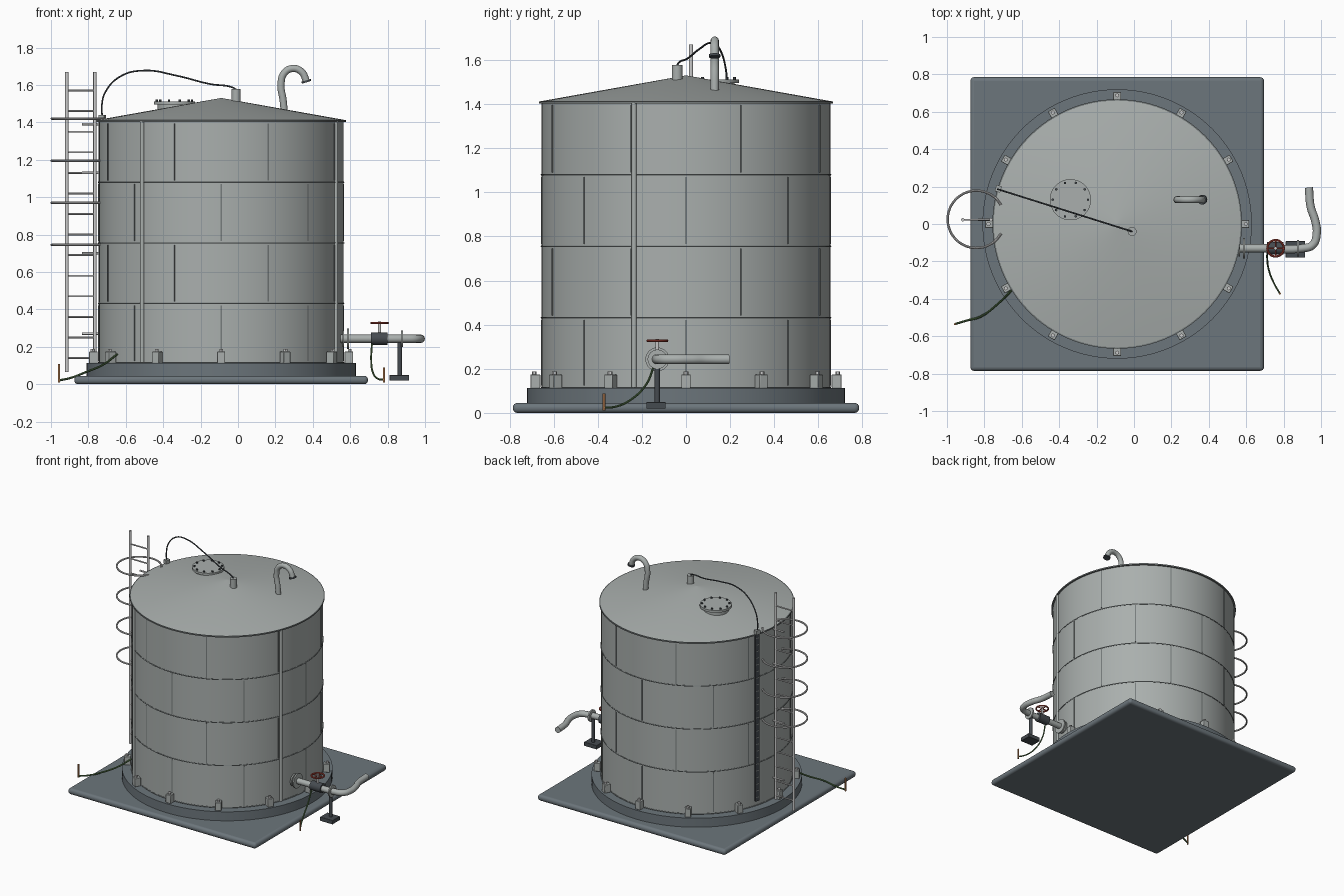
import bpy, math
from math import cos, sin, radians, pi
from mathutils import Vector

if "Cube" in bpy.data.objects:
    bpy.data.objects.remove(bpy.data.objects["Cube"])

CX, R = -0.09, 0.655          # tank axis and shell radius


def mat(name, c):
    m = bpy.data.materials.new(name)
    m.diffuse_color = (*c, 1)
    m.use_nodes = True
    m.node_tree.nodes["Principled BSDF"].inputs["Base Color"].default_value = m.diffuse_color
    return m


CONCRETE = mat("concrete", (0.15, 0.18, 0.20))
STEEL = mat("tank_steel", (0.40, 0.43, 0.42))
SEAM = mat("seam", (0.18, 0.20, 0.20))
DARK = mat("dark_iron", (0.06, 0.07, 0.08))
RED = mat("red_paint", (0.42, 0.06, 0.04))
COPPER = mat("copper", (0.45, 0.20, 0.08))
GREEN = mat("green_wire", (0.08, 0.16, 0.06))


def finish(name, m, smooth=True):
    o = bpy.context.object
    o.name = name
    if m:
        o.data.materials.append(m)
    if smooth:
        bpy.ops.object.shade_smooth_by_angle(angle=radians(35))
    return o


def rod(name, a, b, r, m=None, r2=None, n=20):
    a, b = Vector(a), Vector(b)
    d = b - a
    bpy.ops.mesh.primitive_cone_add(vertices=n, radius1=r, radius2=r if r2 is None else r2,
                                    depth=d.length, location=(a + b) / 2,
                                    rotation=d.to_track_quat('Z', 'Y').to_euler())
    return finish(name, m)


def box(name, loc, size, m=None, rz=0, bevel=0, segs=2):
    bpy.ops.mesh.primitive_cube_add(size=1, location=loc, rotation=(0, 0, rz))
    o = bpy.context.object
    o.scale = size
    bpy.ops.object.transform_apply(location=False, rotation=False, scale=True)
    if bevel:
        b = o.modifiers.new("bevel", 'BEVEL')
        b.width, b.segments = bevel, segs
    return finish(name, m, bool(bevel))


def tube(name, pts, r, m=None, res=4):
    c = bpy.data.curves.new(name, 'CURVE')
    c.dimensions, c.bevel_depth, c.bevel_resolution = '3D', r, res
    c.use_fill_caps, c.resolution_u = True, 8
    s = c.splines.new('BEZIER')
    s.bezier_points.add(len(pts) - 1)
    for p, co in zip(s.bezier_points, pts):
        p.co = co
        p.handle_left_type = p.handle_right_type = 'AUTO'
    o = bpy.data.objects.new(name, c)
    bpy.context.collection.objects.link(o)
    bpy.ops.object.select_all(action='DESELECT')
    o.select_set(True)
    bpy.context.view_layer.objects.active = o
    bpy.ops.object.convert(target='MESH')
    return finish(name, m)


def ring(name, loc, r, t, m=None, n=96, k=8):
    bpy.ops.mesh.primitive_torus_add(location=loc, major_radius=r, minor_radius=t,
                                     major_segments=n, minor_segments=k)
    return finish(name, m)


def polar(deg, r, z):
    return (CX + r * cos(radians(deg)), r * sin(radians(deg)), z)


# foundation slab and round plinth
box("slab", (CX, 0, 0.0225), (1.57, 1.57, 0.045), CONCRETE, bevel=0.02, segs=4)
rod("plinth", (CX, 0, 0.04), (CX, 0, 0.113), 0.72, CONCRETE, n=96)

# shell, conical roof, rim
rod("shell", (CX, 0, 0.11), (CX, 0, 1.41), R, STEEL, n=96)
rod("roof", (CX, 0, 1.412), (CX, 0, 1.53), 0.665, STEEL, r2=0.002, n=96)
rod("roof_rim", (CX, 0, 1.403), (CX, 0, 1.413), 0.667, SEAM, n=96)

# plate courses: girth seams and staggered vertical seams
courses = [0.115, 0.432, 0.755, 1.08, 1.405]
for i in range(4):
    z0, z1 = courses[i], courses[i + 1]
    ring(f"girth_seam_{i}", (CX, 0, z0), R, 0.004, SEAM, k=6)
    for j in range(8):
        a = 45 * j + (22.5 if i % 2 else 0)
        if i >= 0:
            box(f"vertical_seam_{i}_{j}", polar(a, R, (z0 + z1) / 2),
                (0.006, 0.007, z1 - z0 - 0.02), SEAM, radians(a))

# full-height risers on the shell
for i, a in enumerate((-130, -21)):
    rod(f"riser_{i}", polar(a, R + 0.002, 0.115), polar(a, R + 0.002, 1.405), 0.012, STEEL)

# anchor chairs with bolts
for i in range(12):
    a = 30 * i
    box(f"anchor_chair_{i}", polar(a, 0.683, 0.143), (0.045, 0.042, 0.062), STEEL, radians(a), 0.003)
    rod(f"anchor_bolt_{i}", polar(a, 0.688, 0.17), polar(a, 0.688, 0.188), 0.011, None, n=6)

# roof manhole
mx, my = -0.34, 0.13
rod("manhole_neck", (mx, my, 1.44), (mx, my, 1.5), 0.09, STEEL, n=40)
rod("manhole_cover", (mx, my, 1.495), (mx, my, 1.512), 0.11, STEEL, n=40)
for i in range(10):
    a = 2 * pi * i / 10
    x, y = mx + 0.094 * cos(a), my + 0.094 * sin(a)
    rod(f"manhole_bolt_{i}", (x, y, 1.505), (x, y, 1.522), 0.007, DARK, n=6)

# centre fitting and gauge cable over the roof
rod("roof_fitting", (-0.01, -0.04, 1.5), (-0.01, -0.04, 1.577), 0.024, STEEL)
cable = [(-0.01, 1.575), (-0.03, 1.587), (-0.15, 1.605), (-0.33, 1.65), (-0.5, 1.677),
         (-0.63, 1.645), (-0.71, 1.56), (-0.728, 1.49), (-0.725, 1.42)]
tube("gauge_cable", [(x, -0.04 + (x + 0.01) / -0.715 * 0.225, z) for x, z in cable], 0.0045, DARK, 2)

# level gauge board with ticks
ga = 163.5
box("gauge_board", polar(ga, R + 0.006, 0.785), (0.012, 0.032, 1.27), DARK, radians(ga))
box("gauge_head", polar(ga, R + 0.008, 1.425), (0.03, 0.035, 0.03), STEEL, radians(ga))
for i in range(25):
    box(f"gauge_tick_{i}", polar(ga, R + 0.013, 0.18 + 0.05 * i), (0.003, 0.02, 0.005), STEEL, radians(ga))

# gooseneck vent
tube("gooseneck_vent", [(0.247, 0.13, 1.46), (0.241, 0.13, 1.52), (0.23, 0.13, 1.6), (0.247, 0.13, 1.663),
                        (0.295, 0.13, 1.688), (0.342, 0.13, 1.668), (0.365, 0.13, 1.622)], 0.019, STEEL)
rod("vent_screen", (0.364, 0.13, 1.624), (0.367, 0.13, 1.614), 0.026, DARK)

# ladder: rails, rungs, stand-offs, cage hoops
LX = (-0.915, -0.765)
for i, x in enumerate(LX):
    rod(f"ladder_rail_{i}", (x, 0.023, 0.065), (x, 0.023, 1.67), 0.009)
for i in range(14):
    z = 0.14 + 0.11 * i
    rod(f"ladder_rung_{i}", (LX[0], 0.023, z), (LX[1], 0.023, z), 0.005, n=12)
for i, z in enumerate((0.27, 0.70, 1.13, 1.39)):
    rod(f"ladder_standoff_{i}", (-0.835, 0.023, z), (-0.74, 0.023, z), 0.006, n=12)
for i, z in enumerate((0.745, 0.97, 1.195, 1.42)):
    arc = [radians(30 + 300 * k / 16) for k in range(17)]
    tube(f"cage_hoop_{i}", [(-0.843 + 0.153 * cos(a), 0.025 + 0.153 * sin(a), z) for a in arc], 0.0065, None, 2)

# outlet pipe with flanges
py, pz = -0.13, 0.243
tube("outlet_pipe", [(0.53, py, pz), (0.7, py, pz), (0.9, py, pz), (0.955, -0.112, pz), (0.977, -0.05, pz),
                     (0.968, 0.02, pz), (0.945, 0.09, pz), (0.935, 0.195, pz)], 0.022, STEEL)
for i, (x, r) in enumerate(((0.563, 0.045), (0.588, 0.054), (0.877, 0.044))):
    rod(f"pipe_flange_{i}", (x - 0.005, py, pz), (x + 0.005, py, pz), r, STEEL, n=32)

# gate valve with handwheel
vx = 0.757
rod("valve_body", (0.71, py, pz), (0.80, py, pz), 0.034, DARK)
rod("valve_stem", (vx, py, pz), (vx, py, 0.335), 0.008)
ring("handwheel", (vx, py, 0.327), 0.044, 0.006, RED, 32)
for i in range(2):
    dx, dy = 0.044 * cos(i * pi / 2), 0.044 * sin(i * pi / 2)
    rod(f"handwheel_spoke_{i}", (vx - dx, py - dy, 0.327), (vx + dx, py + dy, 0.327), 0.004, RED, n=8)

# pipe support
box("support_pad", (0.863, -0.136, 0.034), (0.105, 0.088, 0.03), DARK, bevel=0.003)
rod("support_post", (0.865, py, 0.045), (0.865, py, 0.225), 0.012, DARK)

# earthing wires and stakes
tube("valve_earth_wire", [(0.716, -0.145, 0.215), (0.712, -0.18, 0.13), (0.722, -0.25, 0.06),
                          (0.75, -0.32, 0.028), (0.78, -0.372, 0.025)], 0.005, GREEN, 2)
rod("valve_earth_stake", (0.78, -0.372, 0.01), (0.78, -0.372, 0.088), 0.006, COPPER, n=12)
tube("tank_earth_wire", [(-0.645, -0.345, 0.16), (-0.72, -0.42, 0.105), (-0.82, -0.495, 0.062),
                         (-0.89, -0.515, 0.035), (-0.958, -0.535, 0.02)], 0.006, GREEN, 2)
rod("tank_earth_stake", (-0.957, -0.535, 0.01), (-0.957, -0.535, 0.108), 0.006, COPPER, n=12)
